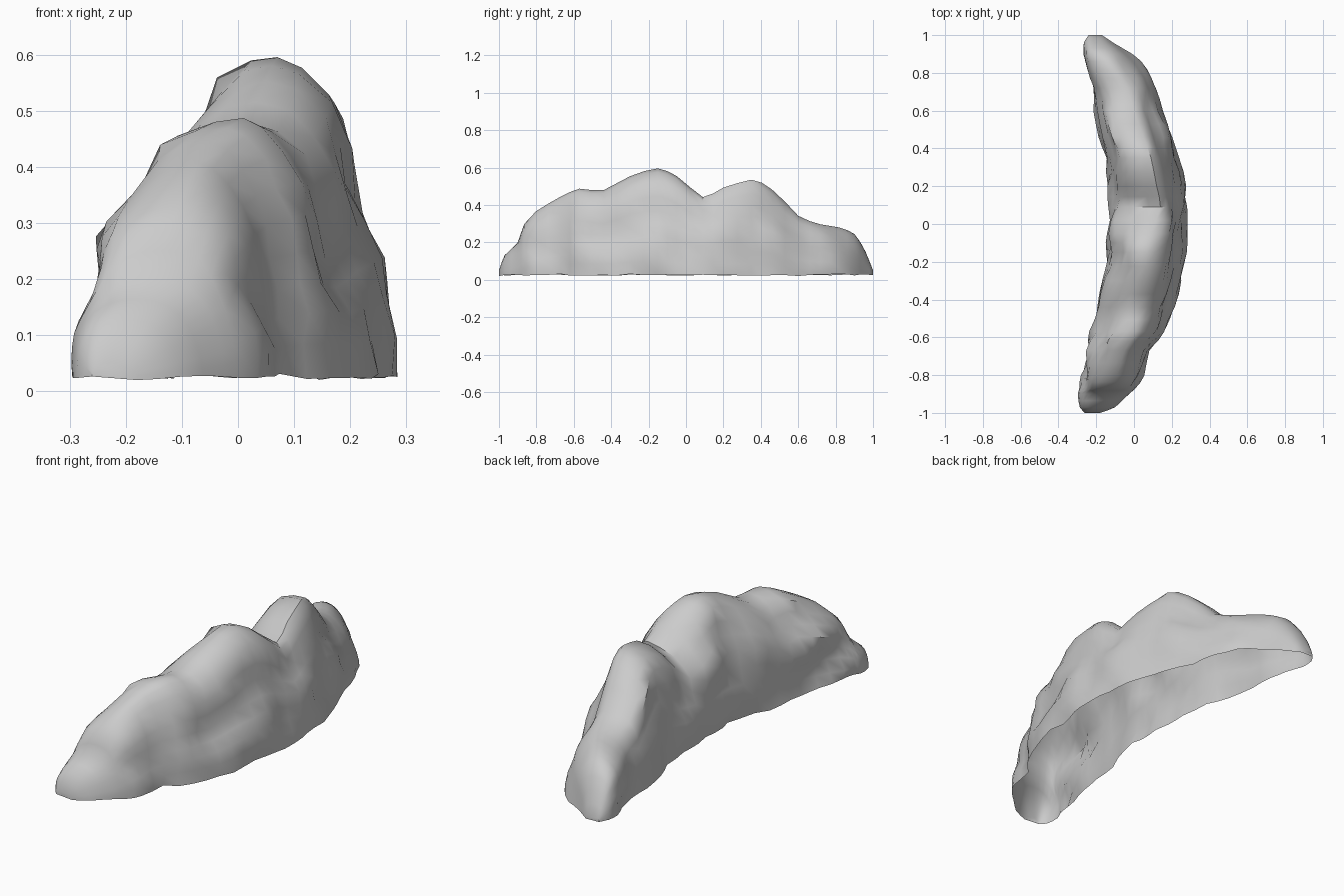
import bpy, bmesh, math
from mathutils import Vector, noise

if "Cube" in bpy.data.objects:
    bpy.data.objects.remove(bpy.data.objects["Cube"])

# Stations along the ridge: y, inner base x, outer base x, crest x, crest height
STATIONS = [
    (-1.00, -.26, -.18, -.22, .05), (-.97, -.285, -.10, -.21, .13),
    (-.90, -.285, -.02, -.15, .20), (-.865, -.27, .01, -.12, .30),
    (-.80, -.26, .045, -.09, .375), (-.67, -.235, .07, -.05, .44),
    (-.57, -.215, .165, .01, .49), (-.44, -.19, .215, .02, .475),
    (-.30, -.16, .25, .05, .55), (-.15, -.125, .275, .07, .60),
    (-.05, -.13, .285, .09, .55), (.09, -.13, .28, .14, .44),
    (.20, -.135, .26, .12, .49), (.35, -.14, .225, .09, .54),
    (.46, -.17, .205, .05, .48), (.60, -.20, .145, .00, .34),
    (.72, -.22, .10, -.04, .30), (.82, -.25, .05, -.11, .285),
    (.90, -.27, -.02, -.16, .25), (.96, -.265, -.11, -.19, .15),
    (1.00, -.24, -.17, -.21, .05)]

# Flank shapes: fraction of the way to the crest, fraction of height
INNER = [(0, 0), (0, .14), (.02, .3), (.05, .44), (.11, .58), (.19, .71), (.31, .83), (.5, .93), (.76, .985)]
LEDGED = [(0, 0), (.02, .13), (.07, .25), (.16, .36), (.25, .48), (.33, .61), (.4, .74), (.53, .87), (.76, .965)]
SLAB = [(0, 0), (.03, .12), (.06, .25), (.1, .38), (.17, .51), (.29, .62), (.46, .73), (.62, .85), (.8, .95)]
ROUND = [(0, 0), (.01, .12), (.04, .25), (.09, .39), (.15, .53), (.24, .67), (.37, .81), (.55, .92), (.77, .98)]
BASE = 0.025


def spline(a, b, c, d, t):
    """Uniform cubic through b and c, with softened tangents."""
    m0, m1 = (c - a) * .35, (d - b) * .35
    return ((2*t**3 - 3*t**2 + 1) * b + (t**3 - 2*t**2 + t) * m0
            + (3*t**2 - 2*t**3) * c + (t**3 - t**2) * m1)


def stations(steps):
    n = len(STATIONS)
    for i in range(n - 1):
        q = [STATIONS[min(max(i + k, 0), n - 1)] for k in (-1, 0, 1, 2)]
        for s in range(steps):
            yield tuple(spline(*[p[j] for p in q], s / steps) for j in range(5))
    yield STATIONS[-1]


def ramp(y, a, b):
    return max(0, min(1, (y - a) / (b - a)))


def mix(p, q, t):
    return [(a + (c - a) * t, b + (d - b) * t) for (a, b), (c, d) in zip(p, q)]


def section(y, xin, xout, xc, h):
    # Outer flank: round tip, ledged main mass, slab under second peak, round tail
    outer = mix(ROUND, LEDGED, ramp(y, -.85, -.6))
    outer = mix(outer, SLAB, ramp(y, 0, .1))
    outer = mix(outer, ROUND, ramp(y, .5, .62))
    left = [(xin + (xc - xin) * u, v) for u, v in INNER]
    right = [(xout + (xc - xout) * u, v) for u, v in outer]
    return [Vector((x, y, BASE + (h - BASE) * v)) for x, v in left + [(xc, 1)] + right[::-1]]


def weather(p, xc):
    """Diagonal ledges and gullies, strongest on the flanks."""
    ends = min(1, (1 - abs(p.y)) * 6)
    side = max(-1, min(1, (p.x - xc) / .1))
    n = noise.noise(Vector((p.x * 3, p.y * 4 + p.z * 4, p.z * 6 - p.y * 1.5)))
    ledge = abs(noise.noise(Vector((p.x * 4 + 7, p.y * 5 + p.z * 5, p.z * 6)))) - .2
    out = (n * .035 + ledge * .04) * ends
    q = p.copy()
    q.x += side * out
    q.z += .02 * n * ends * min(1, p.z * 3)
    if p.z < BASE + .001:
        q.z = BASE + .012 * noise.noise(Vector((p.x * 9, p.y * 9, 3)))
    return q


# Crescent rock ridge, an open-bottomed shell
bm = bmesh.new()
rows = []
for st in stations(2):
    rows.append([bm.verts.new(weather(p, st[3])) for p in section(*st)])
for a, b in zip(rows, rows[1:]):
    for k in range(len(a) - 1):
        bm.faces.new((a[k], a[k + 1], b[k + 1], b[k]))
for end in (rows[0], rows[-1]):
    bm.faces.new(end)
bmesh.ops.recalc_face_normals(bm, faces=bm.faces[:])
top = max(bm.faces, key=lambda f: f.calc_center_median().z)
if top.normal.z < 0:
    bmesh.ops.reverse_faces(bm, faces=bm.faces[:])
me = bpy.data.meshes.new("rock_ridge")
bm.to_mesh(me)
bm.free()
ridge = bpy.data.objects.new("rock_ridge", me)
bpy.context.collection.objects.link(ridge)
bpy.context.view_layer.objects.active = ridge
ridge.select_set(True)
bpy.ops.object.shade_smooth_by_angle(angle=math.radians(40))
